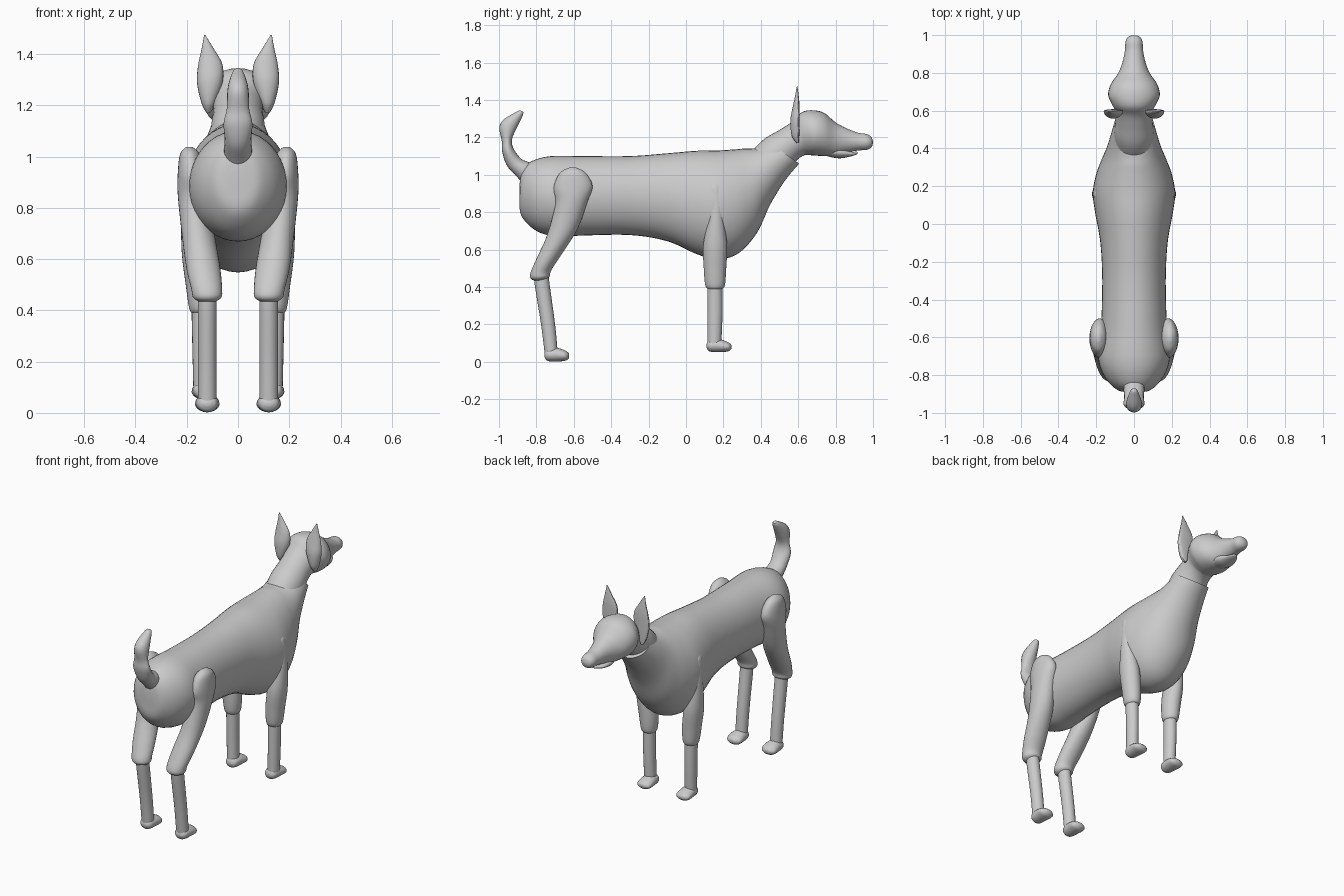
import bpy, bmesh, math
from mathutils import Vector

grey = bpy.data.materials.new("light_grey")
grey.diffuse_color = (0.6, 0.6, 0.6, 1)


def spline(keys, steps):
    """Catmull-Rom interpolation of any tuple of numbers."""
    out = []
    for i in range(len(keys) - 1):
        a, b = keys[max(i - 1, 0)], keys[i]
        c, d = keys[i + 1], keys[min(i + 2, len(keys) - 1)]
        for s in range(steps):
            t = s / steps
            out.append([0.5 * (2 * q + (r - p) * t + (2 * p - 5 * q + 4 * r - u) * t * t
                               + (3 * q - p - 3 * r + u) * t ** 3)
                        for p, q, r, u in zip(a, b, c, d)])
    out.append(list(keys[-1]))
    return out


def loft(name, keys, steps=5, sides=28, dent=1.0):
    """Key: x, (y, z) of one outline point, (y, z) of the opposite one, half width."""
    bm = bmesh.new()
    rings = []
    for x, ay, az, by, bz, w in spline(keys, steps):
        a, b = Vector((x, ay, az)), Vector((x, by, bz))
        mid, half = (a + b) / 2, (a - b) / 2
        ring = []
        for k in range(sides):
            t = 2 * math.pi * k / sides
            c = math.cos(t)
            if c < 0:
                c *= dent
            ring.append(bm.verts.new(mid + half * c + Vector((abs(w) * math.sin(t), 0, 0))))
        rings.append(ring)
    for r, q in zip(rings, rings[1:]):
        for k in range(sides):
            n = (k + 1) % sides
            bm.faces.new((r[k], r[n], q[n], q[k]))
    for r in (rings[0], rings[-1]):
        bm.faces.new(r)
    bmesh.ops.recalc_face_normals(bm, faces=bm.faces)
    mesh = bpy.data.meshes.new(name)
    bm.to_mesh(mesh)
    bm.free()
    ob = bpy.data.objects.new(name, mesh)
    bpy.context.collection.objects.link(ob)
    mesh.materials.append(grey)
    bpy.ops.object.select_all(action='DESELECT')
    ob.select_set(True)
    bpy.context.view_layer.objects.active = ob
    bpy.ops.object.shade_smooth_by_angle(angle=math.radians(50))
    return ob


def pair(name, keys, **kw):
    """Same part on the left and right."""
    for side, s in (("right", 1), ("left", -1)):
        loft(f"{name}_{side}", [(s * k[0],) + k[1:] for k in keys], **kw)


# Torso, rump to neck base
loft("torso", [
    (0, -.89, .95, -.89, .87, .03), (0, -.875, 1.03, -.88, .78, .09),
    (0, -.82, 1.075, -.80, .70, .155), (0, -.72, 1.1, -.69, .67, .19),
    (0, -.55, 1.1, -.56, .675, .175), (0, -.3, 1.1, -.3, .678, .168),
    (0, -.1, 1.115, -.1, .645, .178), (0, .05, 1.128, .06, .575, .205),
    (0, .16, 1.13, .17, .548, .218), (0, .25, 1.135, .28, .58, .20),
    (0, .31, 1.14, .38, .69, .17), (0, .35, 1.14, .45, .84, .145),
    (0, .39, 1.145, .53, .97, .125), (0, .45, 1.17, .605, 1.06, .105)], sides=40)

# Neck, skull and upper muzzle
loft("neck_and_head", [
    (0, .32, 1.09, .50, .99, .10), (0, .41, 1.185, .56, 1.04, .105),
    (0, .50, 1.24, .60, 1.085, .098), (0, .57, 1.285, .635, 1.105, .10),
    (0, .62, 1.335, .66, 1.105, .12), (0, .68, 1.345, .69, 1.103, .137),
    (0, .74, 1.33, .74, 1.10, .123), (0, .80, 1.28, .80, 1.10, .083),
    (0, .86, 1.248, .86, 1.118, .06), (0, .92, 1.225, .92, 1.13, .048),
    (0, .965, 1.218, .965, 1.133, .045), (0, .99, 1.203, .99, 1.145, .032),
    (0, .999, 1.183, .999, 1.165, .01)], sides=32)
loft("lower_jaw", [
    (0, .76, 1.16, .76, 1.098, .05), (0, .82, 1.15, .82, 1.088, .058),
    (0, .88, 1.125, .88, 1.098, .038), (0, .91, 1.124, .91, 1.108, .02),
    (0, .918, 1.121, .918, 1.113, .006)], sides=20)

# Ears, scooped at the front
pair("ear", [
    (.115, .59, 1.17, .61, 1.17, .008), (.115, .565, 1.21, .63, 1.21, .028),
    (.11, .558, 1.29, .637, 1.29, .05), (.108, .57, 1.36, .63, 1.36, .047),
    (.118, .583, 1.42, .615, 1.42, .024), (.13, .593, 1.475, .597, 1.475, .002)],
    dent=.25, sides=24)

# Tail, kinked upward
loft("tail", [
    (0, -.79, 1.0, -.85, .93, .05), (0, -.83, 1.06, -.90, .985, .055),
    (0, -.88, 1.085, -.955, 1.045, .052), (0, -.922, 1.14, -.982, 1.12, .056),
    (0, -.93, 1.19, -.985, 1.18, .044), (0, -.905, 1.25, -.998, 1.25, .042),
    (0, -.89, 1.28, -.975, 1.295, .036), (0, -.872, 1.32, -.91, 1.335, .022),
    (0, -.87, 1.336, -.888, 1.345, .012)], sides=20)

# Hind legs: rounded thigh, shank, paw
pair("hind_thigh", [
    (.19, -.585, 1.038, -.625, 1.038, .012), (.188, -.535, 1.01, -.675, 1.01, .038),
    (.182, -.50, .94, -.708, .93, .053), (.175, -.525, .86, -.70, .84, .06),
    (.155, -.58, .71, -.742, .68, .064), (.135, -.665, .575, -.80, .55, .066),
    (.122, -.72, .49, -.832, .475, .06), (.12, -.73, .455, -.83, .445, .055),
    (.12, -.755, .435, -.805, .432, .03)])
pair("hind_shank", [
    (.12, -.735, .47, -.81, .47, .036), (.12, -.73, .42, -.81, .42, .037),
    (.12, -.70, .2, -.775, .2, .036), (.12, -.685, .04, -.755, .04, .036)], sides=20)
pair("hind_paw", [
    (.12, -.757, .045, -.757, .025, .015), (.12, -.74, .07, -.74, .005, .038),
    (.12, -.69, .075, -.69, .002, .046), (.12, -.645, .06, -.645, .006, .046),
    (.12, -.625, .045, -.625, .02, .02)], sides=20)

# Front legs: upper leg blending into the shoulder, forearm, paw
pair("front_upper_leg", [
    (.19, .165, .955, .145, .955, .008), (.188, .19, .93, .12, .93, .022),
    (.185, .198, .86, .125, .86, .033), (.18, .205, .75, .115, .75, .042),
    (.165, .22, .62, .092, .62, .054), (.15, .215, .50, .095, .50, .054),
    (.145, .208, .41, .103, .41, .046), (.145, .19, .388, .12, .388, .034)])
pair("front_forearm", [
    (.145, .195, .43, .115, .43, .037), (.143, .195, .25, .115, .25, .035),
    (.14, .188, .08, .115, .08, .034)], sides=20)
pair("front_paw", [
    (.135, .11, .095, .11, .075, .015), (.135, .125, .118, .125, .056, .036),
    (.135, .175, .122, .175, .052, .044), (.135, .225, .105, .225, .056, .044),
    (.135, .243, .09, .243, .07, .02)], sides=20)
